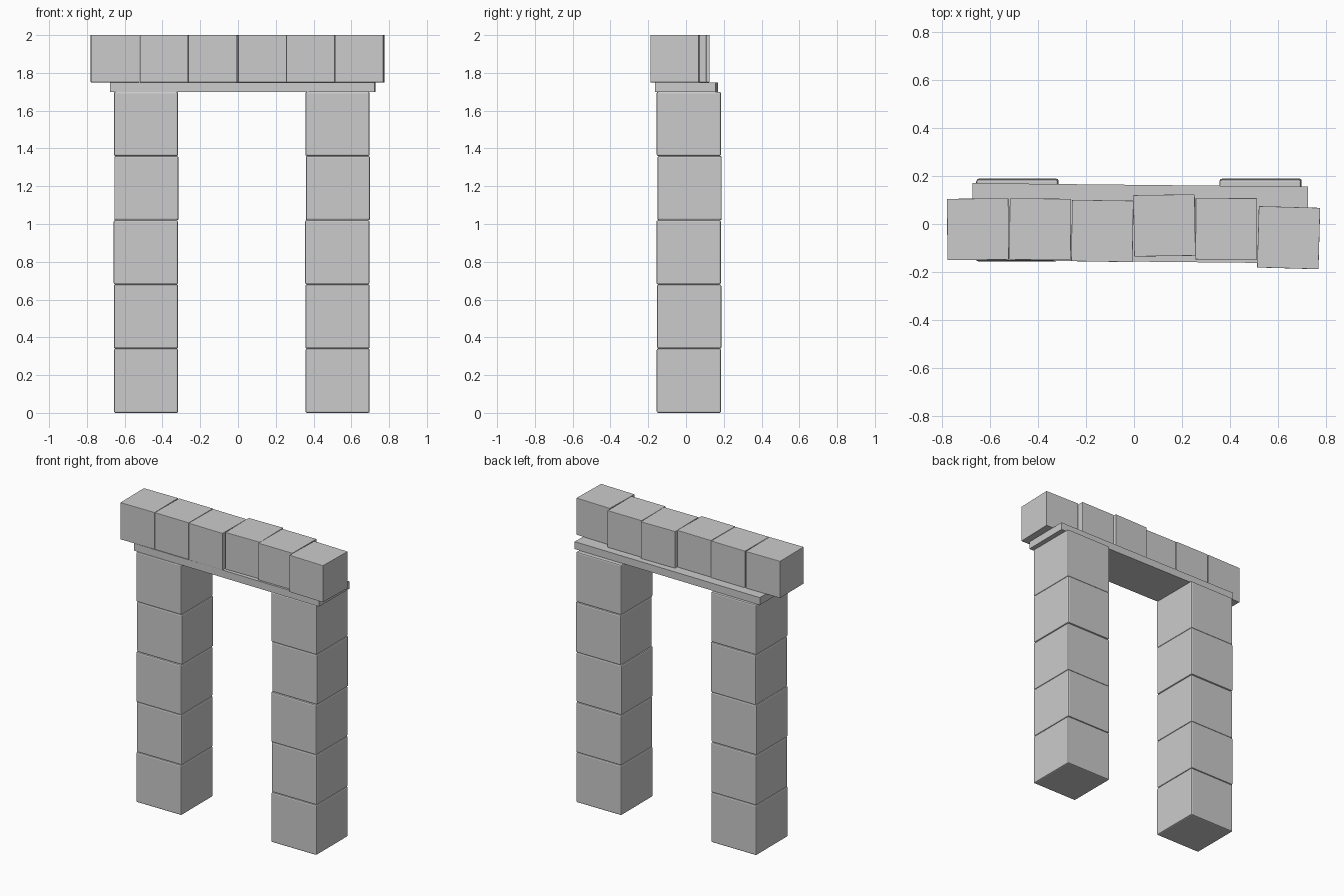
import bpy
from math import radians

if "Cube" in bpy.data.objects:
    bpy.data.objects.remove(bpy.data.objects["Cube"])


def block(name, center, size, turn=0.0, bevel=0.0):
    bpy.ops.mesh.primitive_cube_add(size=1, location=center)
    ob = bpy.context.object
    ob.name = name
    ob.scale = size
    bpy.ops.object.transform_apply(location=False, rotation=False, scale=True)
    ob.rotation_euler.z = radians(turn)
    if bevel:
        mod = ob.modifiers.new("worn_edges", 'BEVEL')
        mod.width = bevel
        mod.segments = 2
    return ob


# Two pillars of five stacked stones, each stone slightly shifted
S = 0.34
shifts = [(0.0, 0.0), (0.0, 0.002), (-0.001, -0.001), (0.002, 0.004), (0.0, 0.0)]
for side, px in (("left", -0.487), ("right", 0.527)):
    for i, (dx, dy) in enumerate(shifts):
        block(f"{side}_pillar_stone_{i + 1}", (px + dx, 0.015 + dy, S * (i + 0.5)),
              (S, S, S), bevel=0.008)

# Thin slab bridging the pillars
block("lintel_slab", (0.025, 0.003, 1.725), (1.40, 0.32, 0.05), turn=-0.6)

# Row of uneven top stones: centre x, centre y, turn in degrees
row = [(-0.651, -0.022, 0.5), (-0.391, -0.022, -0.5), (-0.132, -0.029, -0.9),
       (0.127, -0.006, 0.8), (0.385, -0.020, -0.2), (0.645, -0.057, -1.6)]
for i, (x, y, turn) in enumerate(row):
    block(f"top_stone_{i + 1}", (x, y, 1.875), (0.256, 0.256, 0.25), turn, bevel=0.002)
